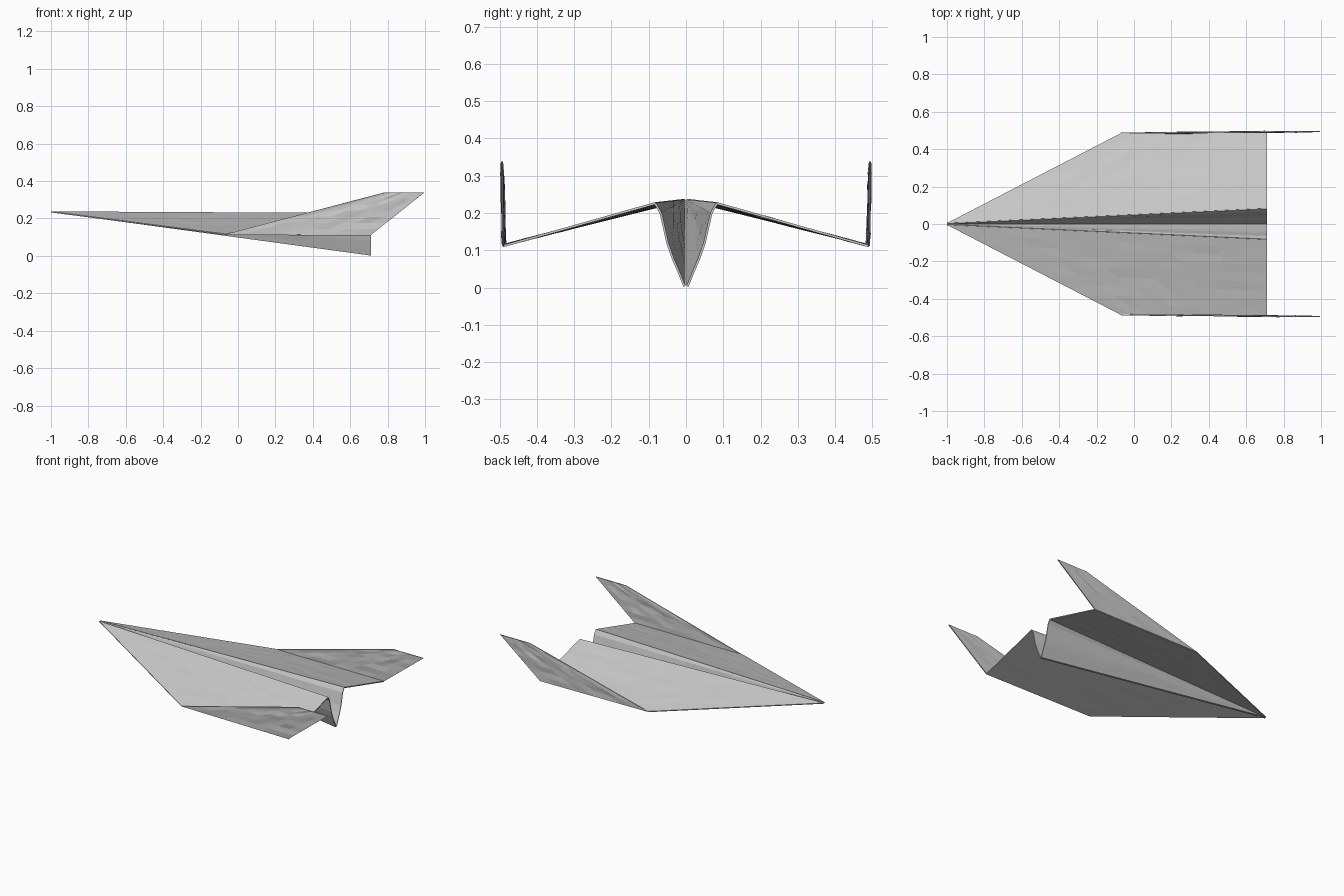
import bpy, bmesh, random
from mathutils import Vector

if "Cube" in bpy.data.objects:
    bpy.data.objects.remove(bpy.data.objects["Cube"])

random.seed(4)

NOSE = Vector((-1.0, 0.004, 0.235))
FOLD_REAR = Vector((0.71, 0.083, 0.226))
TIP_FRONT = Vector((-0.07, 0.485, 0.115))
TIP_REAR = Vector((0.71, 0.491, 0.111))
FIN_FRONT = Vector((0.78, 0.494, 0.338))
FIN_REAR = Vector((0.995, 0.494, 0.338))


def between(a, b, n):
    return [a.lerp(b, i / n) for i in range(n + 1)]


def sheet(name, front, rear, steps, crumple, side, thickness=0.006):
    """Paper panel ruled from front points to rear points, lightly crumpled inside."""
    bm = bmesh.new()
    flip = Vector((1, side, 1))
    grid = []
    for j, (a, b) in enumerate(zip(front, rear)):
        row = []
        for i, p in enumerate(between(a, b, steps)):
            if 0 < i < steps and 0 < j < len(front) - 1:
                p = p + crumple * random.uniform(-1, 1)
            row.append(bm.verts.new(p * flip))
        grid.append(row)
    for r0, r1 in zip(grid, grid[1:]):
        for i in range(steps):
            quad = (r0[i], r0[i + 1], r1[i + 1], r1[i])
            bm.faces.new(quad if side > 0 else quad[::-1])
    bmesh.ops.remove_doubles(bm, verts=bm.verts, dist=0.0005)
    bmesh.ops.recalc_face_normals(bm, faces=bm.faces)
    mesh = bpy.data.meshes.new(name)
    bm.to_mesh(mesh)
    bm.free()
    obj = bpy.data.objects.new(name, mesh)
    bpy.context.collection.objects.link(obj)
    mod = obj.modifiers.new("paper_thickness", 'SOLIDIFY')
    mod.thickness = thickness
    mod.offset = 0
    return obj


# Rear cross-section of one half of the keel fold
keel = [Vector((0.71, y, z)) for y, z in
        ((0.004, 0.003), (0.019, 0.04), (0.036, 0.08), (0.05, 0.12),
         (0.06, 0.165), (0.068, 0.2))] + [FOLD_REAR]

for side, label in ((1, "left"), (-1, "right")):
    # Half of the V-shaped body under the wings
    sheet(f"body_fold_{label}", [NOSE] * len(keel), keel, 10,
          Vector((0, 0.001, 0)), side)
    # Main wing, drooping toward the tip
    sheet(f"wing_{label}", between(NOSE, TIP_FRONT, 9),
          between(FOLD_REAR, TIP_REAR, 9), 12, Vector((0, 0, 0.0015)), side)
    # Upturned wing-tip fin
    sheet(f"wing_tip_fin_{label}", between(TIP_FRONT, FIN_FRONT, 7),
          between(TIP_REAR, FIN_REAR, 7), 8, Vector((0, 0.003, 0)), side)
